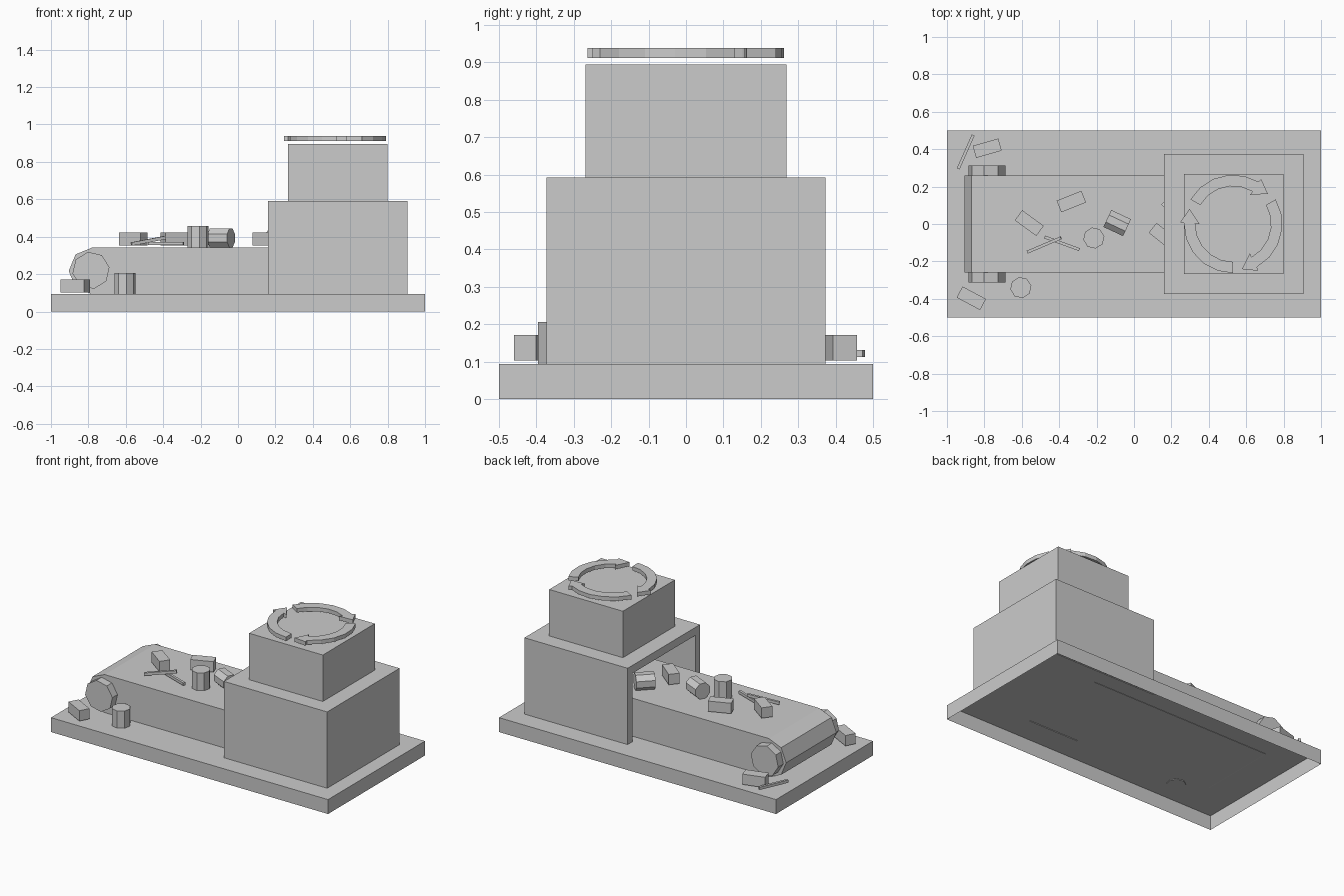
import bpy, bmesh
from math import sin, cos, radians as rad, pi
from mathutils import Matrix, Vector

if "Cube" in bpy.data.objects:
    bpy.data.objects.remove(bpy.data.objects["Cube"])


def finish(name, bm):
    bmesh.ops.recalc_face_normals(bm, faces=bm.faces[:])
    me = bpy.data.meshes.new(name)
    bm.to_mesh(me)
    bm.free()
    ob = bpy.data.objects.new(name, me)
    bpy.context.collection.objects.link(ob)
    return ob


def box(name, center, size, angle=0, tilt=0, open_bottom=False):
    bm = bmesh.new()
    bmesh.ops.create_cube(bm, size=1)
    if open_bottom:
        low = [f for f in bm.faces if f.calc_center_median().z < -0.4]
        bmesh.ops.delete(bm, geom=low, context='FACES_ONLY')
    m = (Matrix.Translation(center) @ Matrix.Rotation(rad(angle), 4, 'Z')
         @ Matrix.Rotation(rad(-tilt), 4, 'Y') @ Matrix.Diagonal((*size, 1)))
    bmesh.ops.transform(bm, matrix=m, verts=bm.verts)
    return finish(name, bm)


def bounds(name, lo, hi, **kw):
    lo, hi = Vector(lo), Vector(hi)
    return box(name, (lo + hi) / 2, hi - lo, **kw)


def prism(name, points, vec):
    """Extrude a closed outline of 3D points along vec."""
    bm = bmesh.new()
    f = bm.faces.new([bm.verts.new(p) for p in points])
    r = bmesh.ops.extrude_face_region(bm, geom=[f], use_keep_orig=True)
    moved = [g for g in r['geom'] if isinstance(g, bmesh.types.BMVert)]
    bmesh.ops.translate(bm, vec=vec, verts=moved)
    return finish(name, bm)


def can(name, center, radius, length, spin=0, axis_angle=None):
    """Eight-sided can, upright or lying with its axis at axis_angle."""
    bm = bmesh.new()
    bmesh.ops.create_cone(bm, cap_ends=True, segments=8, radius1=radius,
                          radius2=radius, depth=length)
    m = Matrix.Rotation(rad(spin), 4, 'Z')
    if axis_angle is not None:
        m = Matrix.Rotation(rad(axis_angle), 4, 'Z') @ Matrix.Rotation(pi / 2, 4, 'Y') @ m
    bmesh.ops.transform(bm, matrix=Matrix.Translation(center) @ m, verts=bm.verts)
    return finish(name, bm)


# Base slab, open underneath
bounds("base", (-1, -0.5, 0), (1, 0.5, 0.094), open_bottom=True)

# Housing with a recessed mouth facing the belt
housing = bounds("housing", (0.16, -0.373, 0.09), (0.905, 0.373, 0.592))
cutter = bounds("mouth_cutter", (0.0, -0.325, 0.0), (0.52, 0.325, 0.54))
cutter.hide_render = True
mod = housing.modifiers.new("mouth", 'BOOLEAN')
mod.object = cutter
mod.operation = 'DIFFERENCE'
mod.solver = 'EXACT'
bpy.context.view_layer.objects.active = housing
bpy.ops.object.modifier_apply(modifier=mod.name)
bpy.data.objects.remove(cutter)

bounds("upper_housing", (0.268, -0.268, 0.592), (0.8, 0.268, 0.895))

# Conveyor belt with faceted rounded end
end = [(-0.78 + 0.125 * cos(rad(a)), -0.26, 0.217 + 0.125 * sin(rad(a)))
       for a in (90, 135, 180, 225, 270)]
prism("conveyor_belt", end + [(0.52, -0.26, 0.092), (0.52, -0.26, 0.342)], (0, 0.52, 0))

# Belt rollers
ring = [rad(9.5 + 45 * i) for i in range(8)]
for side in (-1, 1):
    prism("roller_cap", [(-0.786 + 0.1 * cos(a), side * 0.25, 0.22 + 0.1 * sin(a))
                         for a in ring], (0, side * 0.063, 0))

# Three circling arrows hovering over the top
for k in range(3):
    def pt(r, a):
        a = rad(a + 120 * k)
        return (0.53 + r * cos(a), r * sin(a), 0.912)
    arc = [150 - 91 * i / 5 for i in range(6)]
    outline = ([pt(0.263, a) for a in arc] + [pt(0.283, 58), pt(0.246, 41), pt(0.18, 60)]
               + [pt(0.203, a) for a in reversed(arc)])
    prism("arrow", outline, (0, 0, 0.026))

# Bricks: x, y, z, angle
for x, y, z, a in [(-0.56, 0.005, 0.388, -36), (-0.335, 0.12, 0.388, 22),
                   (0.155, -0.065, 0.388, -39), (-0.785, 0.405, 0.137, 16),
                   (-0.87, -0.397, 0.137, -28)]:
    box("brick", (x, y, z), (0.142, 0.067, 0.068), a)

# Sticks: x, y, z, angle, tilt
for x, y, z, a, t in [(-0.48, -0.112, 0.378, 23, 10), (-0.385, -0.103, 0.364, -20, 0),
                      (-0.9, 0.385, 0.122, 66, 0)]:
    box("stick", (x, y, z), (0.198, 0.016, 0.018), a, t)

# Cans
can("can", (-0.215, -0.075, 0.4), 0.057, 0.116, 10)
can("can", (-0.605, -0.34, 0.148), 0.057, 0.116, 10)
can("lying_can", (-0.09, 0.005, 0.393), 0.054, 0.116, 22.5, -25)
can("lying_can", (0.222, 0.11, 0.393), 0.054, 0.116, 22.5, 45)
